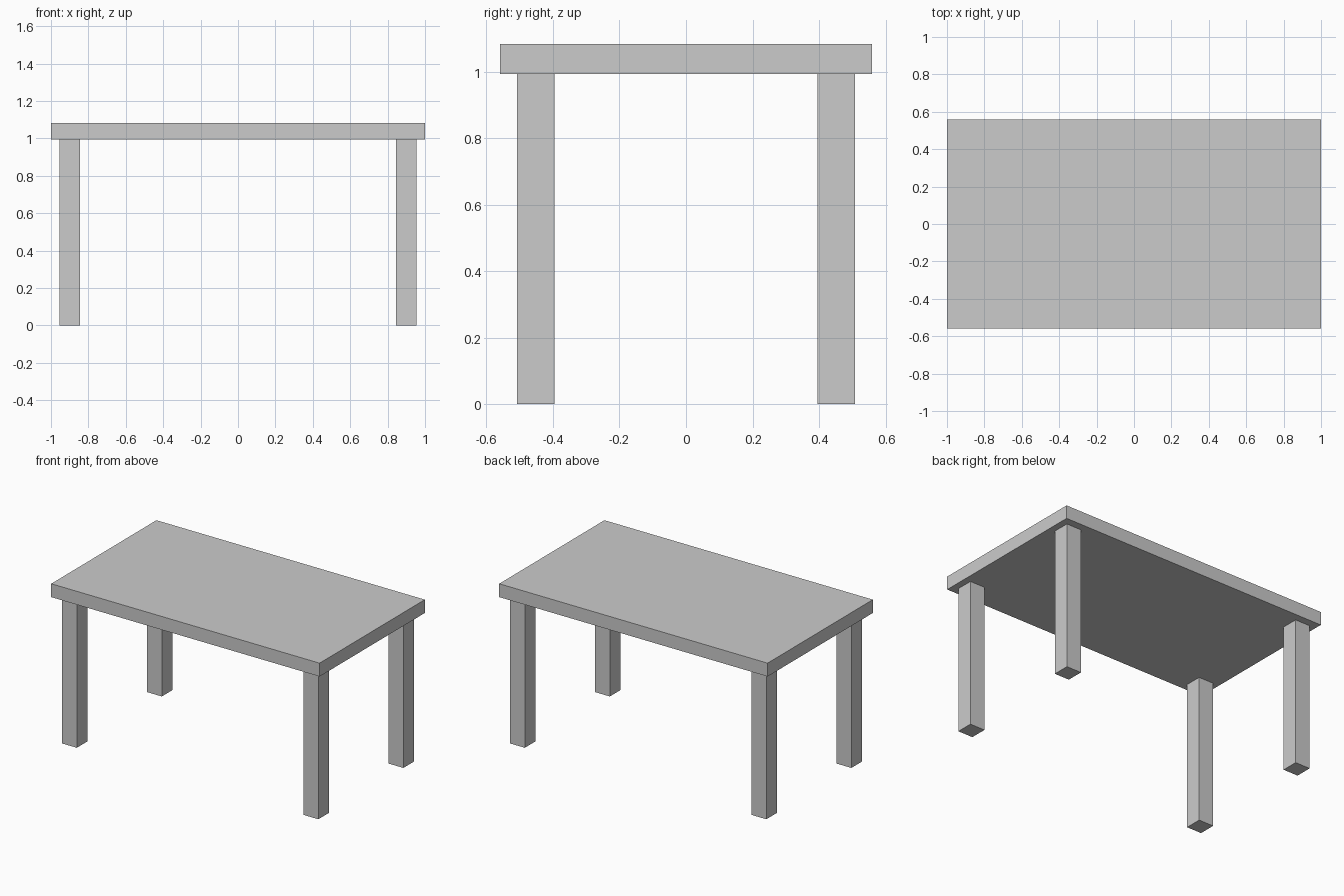
import bpy

if "Cube" in bpy.data.objects:
    bpy.data.objects.remove(bpy.data.objects["Cube"])

TOP_Z = 1.083
UNDER_Z = 0.993


def box(name, x, y, z):
    """Box spanning the given (min, max) ranges."""
    bpy.ops.mesh.primitive_cube_add(size=1)
    ob = bpy.context.object
    ob.name = name
    ob.location = [(a + b) / 2 for a, b in (x, y, z)]
    ob.scale = [b - a for a, b in (x, y, z)]
    bpy.ops.object.transform_apply(location=True, rotation=False, scale=True)
    return ob


# Table top
box("table_top", (-1, 1), (-0.56, 0.56), (UNDER_Z, TOP_Z))

# Four square legs, set in slightly from the corners
for side, sx in (("left", -1), ("right", 1)):
    for end, sy in (("front", -1), ("back", 1)):
        xs = sorted((sx * 0.845, sx * 0.955))
        ys = sorted((sy * 0.396, sy * 0.509))
        box(f"{end}_{side}_leg", xs, ys, (0, UNDER_Z))
